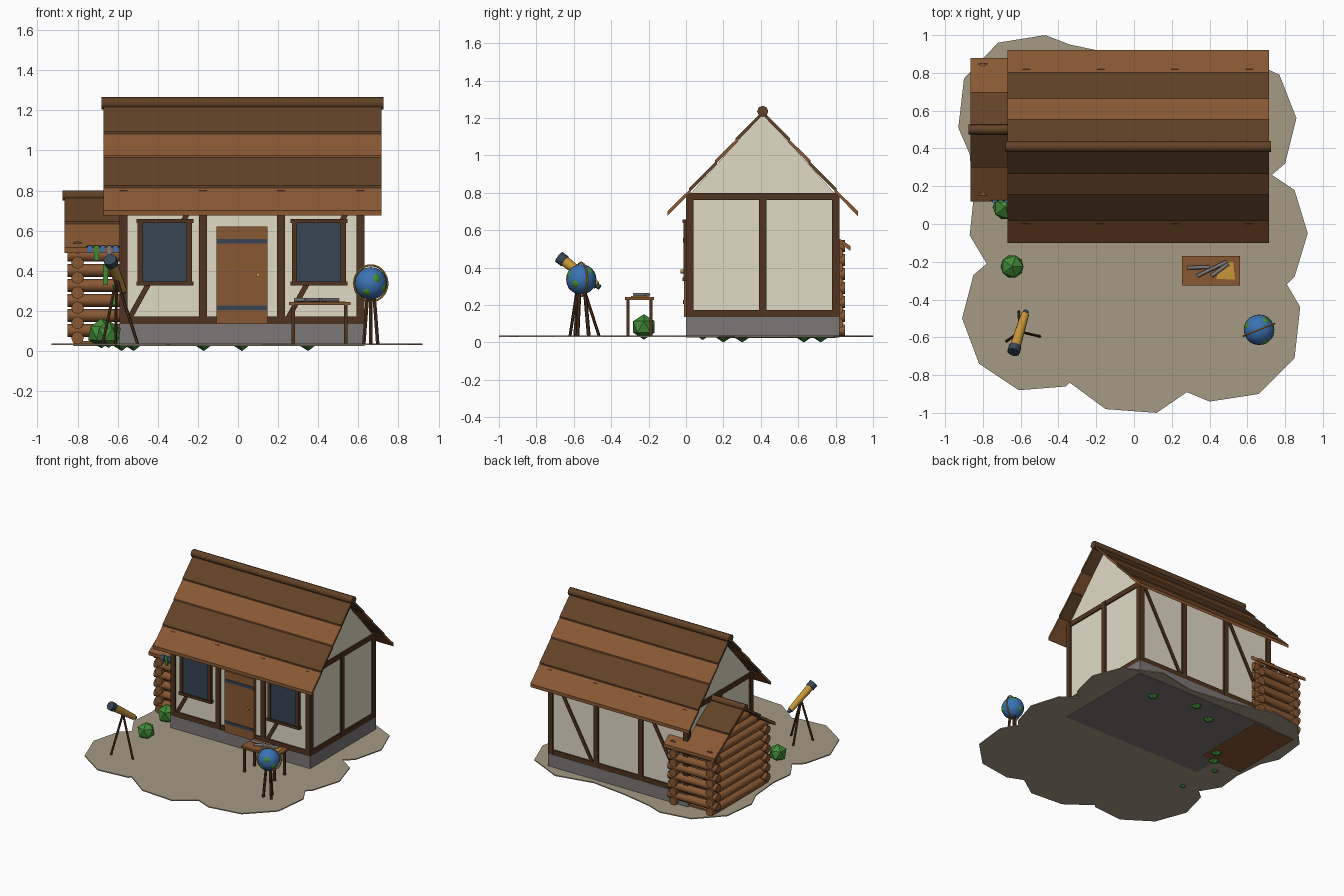
import bpy, bmesh, math
from mathutils import Vector

cube = bpy.data.objects.get("Cube")
if cube:
    bpy.data.objects.remove(cube)


def material(name, *rgb):
    m = bpy.data.materials.new(name)
    m.use_nodes = True
    m.diffuse_color = (*rgb, 1)
    m.node_tree.nodes["Principled BSDF"].inputs["Base Color"].default_value = (*rgb, 1)
    return m


EARTH = material("earth", .38, .32, .23)
TIMBER = material("dark_timber", .08, .033, .013)
BROWN = material("warm_brown", .25, .098, .034)
SHINGLE = material("dark_shingle", .12, .054, .02)
PLASTER = material("cream_plaster", .75, .7, .56)
STONE = material("grey_stone", .2, .185, .18)
SLATE = material("slate_blue", .038, .06, .09)
GREEN = material("leaf_green", .053, .26, .04)
BLUE = material("sea_blue", .045, .17, .45)
GOLD = material("brass", .57, .3, .04)


def finish(name, bm, mat, smooth=False):
    bmesh.ops.recalc_face_normals(bm, faces=bm.faces)
    mesh = bpy.data.meshes.new(name)
    bm.to_mesh(mesh)
    bm.free()
    mesh.materials.append(mat)
    ob = bpy.data.objects.new(name, mesh)
    bpy.context.collection.objects.link(ob)
    if smooth:
        bpy.ops.object.select_all(action='DESELECT')
        ob.select_set(True)
        bpy.context.view_layer.objects.active = ob
        bpy.ops.object.shade_smooth_by_angle(angle=math.radians(50))
    return ob


def prism(name, points, shift, mat):
    """Extrude a flat outline along a vector."""
    bm = bmesh.new()
    face = bm.faces.new([bm.verts.new(p) for p in points])
    new = bmesh.ops.extrude_face_region(bm, geom=[face])["geom"]
    bmesh.ops.translate(bm, vec=shift, verts=[v for v in new if isinstance(v, bmesh.types.BMVert)])
    return finish(name, bm, mat)


def box(name, x, y, z, mat):
    return prism(name, [(x[0], y[0], z[0]), (x[1], y[0], z[0]), (x[1], y[1], z[0]), (x[0], y[1], z[0])],
                 (0, 0, z[1] - z[0]), mat)


def rod(name, a, b, r, mat, sides=8, r2=None):
    a, b = Vector(a), Vector(b)
    bm = bmesh.new()
    bmesh.ops.create_cone(bm, cap_ends=True, segments=sides, radius1=r, radius2=r2 or r, depth=(b - a).length)
    turn = (b - a).to_track_quat('Z', 'Y').to_matrix().to_4x4()
    turn.translation = (a + b) / 2
    bm.transform(turn)
    return finish(name, bm, mat, sides > 6)


def bush(name, x, y, z, r):
    bm = bmesh.new()
    bmesh.ops.create_icosphere(bm, subdivisions=1, radius=r)
    bmesh.ops.translate(bm, vec=(x, y, z), verts=bm.verts)
    finish(name, bm, GREEN)


def roof(name, x, ridge, drop, steps):
    """Overlapping plank rows on both slopes; steps run from eave to ridge."""
    for side, s in (("front", -1), ("back", 1)):
        for i, (lo, hi) in enumerate(zip(steps, steps[1:])):
            def at(d, up):
                return (x[0], ridge[0] + s * d, ridge[1] - d * drop + up)
            prism(f"{name}_{side}_row_{i + 1}", [at(lo, -.012), at(lo, .014), at(hi - .01, .002), at(hi - .01, -.02)],
                  (x[1] - x[0], 0, 0), SHINGLE if i % 2 else BROWN)


# Ground plate
outline = [(-.47, 1), (-.34, .95), (-.1, .9), (.2, .86), (.5, .92), (.77, .79), (.86, .56), (.8, .32), (.73, .26),
           (.85, .18), (.92, -.05), (.85, -.28), (.81, -.32), (.88, -.44), (.85, -.71), (.66, -.9), (.4, -.94),
           (.28, -.89), (.12, -1), (-.15, -.98), (-.34, -.84), (-.36, -.86), (-.61, -.88), (-.82, -.74),
           (-.91, -.5), (-.85, -.27), (-.78, -.21), (-.87, -.06), (-.85, .13), (-.87, .37), (-.93, .51),
           (-.9, .77), (-.72, .96)]
prism("ground", [(x, y, .03) for x, y in outline], (0, 0, .008), EARTH)

# House body
L, R, D = -.59, .63, .82
box("foundation", (L, R), (0, D), (.025, .135), STONE)
box("walls", (L + .012, R - .012), (.012, D - .012), (.13, .79), PLASTER)
prism("gables", [(L + .012, .02, .79), (L + .012, .8, .79), (L + .012, D / 2, 1.225)], (R - L - .024, 0, 0), PLASTER)

# Timber frame
for y in (0, D - .04):
    for x in (L, -.195, .195, R - .04):
        box("post", (x, x + .04), (y, y + .04), (.135, .8), TIMBER)
    for z in (.135, .76):
        box("long_beam", (L, R), (y + .002, y + .038), (z, z + .038), TIMBER)
    for x in (-.555, .235):
        prism("diagonal_brace", [(x, y + .004, .165), (x + .03, y + .004, .165), (x + .365, y + .004, .77),
                                 (x + .335, y + .004, .77)], (0, .032, 0), TIMBER)
for x in (L, R - .04):
    box("side_post", (x, x + .04), (.39, .43), (.135, .8), TIMBER)
    for z in (.135, .76):
        box("side_beam", (x + .002, x + .038), (0, D), (z, z + .038), TIMBER)

# Main roof
roof("roof", (-.67, .715), (.41, 1.235), 1.075, (.51, .395, .255, .145, 0))
rod("roof_ridge", (-.68, .41, 1.235), (.725, .41, 1.235), .03, SHINGLE)

# Door
box("door", (-.108, .148), (-.012, .02), (.135, .62), BROWN)
for z in (.205, .535):
    box("door_strap", (-.105, .145), (-.017, 0), (z, z + .022), SLATE)
rod("door_knob", (.1, -.03, .38), (.1, -.01, .38), .011, GOLD)

# Windows
for x in (-.365, .403):
    box("window_glass", (x - .115, x + .115), (-.006, .02), (.34, .645), SLATE)
    for s in (-1, 1):
        box("window_jamb", (x + s * .122 - .013, x + s * .122 + .013), (-.014, .02), (.33, .65), TIMBER)
    for z in (.327, .638):
        box("window_rail", (x - .142, x + .142), (-.02, .02), (z, z + .02), TIMBER)

# Log annex
for i in range(9):
    z = .065 + .075 * i
    half = .35 if i < 7 else .35 - (i - 5.6) * .1
    for x in (-.8, -.48):
        rod("side_log", (x, .5 - half, z), (x, .5 + half, z), .032, BROWN)
    if i < 6:
        for y in (.19, .81):
            rod("cross_log", (-.85, y, z + .037), (-.425, y, z + .037), .032, BROWN)
box("annex_floor", (-.82, -.46), (.2, .8), (.024, .05), BROWN)
roof("annex_roof", (-.865, -.42), (.5, .775), .72, (.38, .2, 0))
rod("annex_ridge", (-.875, .5, .775), (-.42, .5, .775), .026, SHINGLE)

# Cloth strips and herbs hung below the annex eave
rod("hanging_rail", (-.76, .13, .515), (-.59, .13, .515), .008, TIMBER)
for i in range(5):
    x = -.75 + .032 * i
    box("hanging_cloth", (x, x + .024), (.115, .125), (.45 if i % 2 else .49, .525), (BLUE, GREEN, BLUE, STONE)[i % 4])
for x, z in ((-.66, .33), (-.615, .23)):
    box("hanging_herb", (x - .013, x + .013), (.13, .145), (z, z + .1), GREEN)

# Bushes
bush("front_bush", -.645, -.225, .083, .068)
bush("annex_bush", -.68, .09, .088, .075)
for x, y in ((-.52, .3), (-.17, .63), (.02, .72), (.35, .63), (-.58, .2)):
    bush("low_bush", x, y, .05, .05)

# Work table with scrolls and a map
box("table_top", (.255, .56), (-.325, -.17), (.228, .243), BROWN)
for x in (.275, .537):
    for y in (-.31, -.187):
        box("table_leg", (x - .008, x + .008), (y - .008, y + .008), (.035, .23), TIMBER)
prism("map", [(.435, -.29, .243), (.46, -.215, .243), (.525, -.2, .243), (.535, -.295, .243)], (0, 0, .004), GOLD)
for a, b in (((.28, -.232), (.4, -.228)), ((.335, -.275), (.49, -.2)), ((.41, -.275), (.5, -.21))):
    rod("scroll", (*a, .255), (*b, .255), .01, STONE)

# Telescope on a tripod
top = Vector((-.605, -.57, .375))
aim = Vector((-.055, -.18, .135)).normalized()
rod("telescope_tube", top - aim * .12, top + aim * .11, .021, GOLD, 12, .029)
rod("telescope_hood", top + aim * .1, top + aim * .14, .033, SLATE, 12)
rod("telescope_eyepiece", top - aim * .14, top - aim * .12, .014, SLATE, 12)
for foot in ((-.5, -.595), (-.61, -.465), (-.675, -.62)):
    rod("tripod_leg", (*foot, .035), top - Vector((0, 0, .015)), .008, TIMBER, 6)

# Globe with raised land, brass ring and three legs
centre = Vector((.662, -.56, .337))


def ball(name, middle, r, mat):
    bm = bmesh.new()
    bmesh.ops.create_uvsphere(bm, u_segments=20, v_segments=12, radius=r)
    bmesh.ops.translate(bm, vec=middle, verts=bm.verts)
    finish(name, bm, mat, True)


ball("globe", centre, .081, BLUE)
for d in ((.4, -.9, .35), (-.3, -.8, -.6), (.8, -.4, -.3), (.5, .7, .6), (-.8, .3, .4), (-.2, .9, -.4)):
    ball("globe_land", centre + Vector(d).normalized() * .052, .033, GREEN)
bpy.ops.mesh.primitive_torus_add(location=centre, rotation=(math.pi / 2, 0, .38), major_segments=32,
                                 minor_segments=6, major_radius=.09, minor_radius=.005)
ring = bpy.context.object
ring.name = "globe_ring"
ring.data.materials.append(GOLD)
for i in range(3):
    a = math.radians(90 + 120 * i)
    out = Vector((math.cos(a), math.sin(a), 0))
    rod("globe_leg", centre + out * .04 - Vector((0, 0, .302)), centre + out * .02 - Vector((0, 0, .07)), .01, TIMBER, 6)
